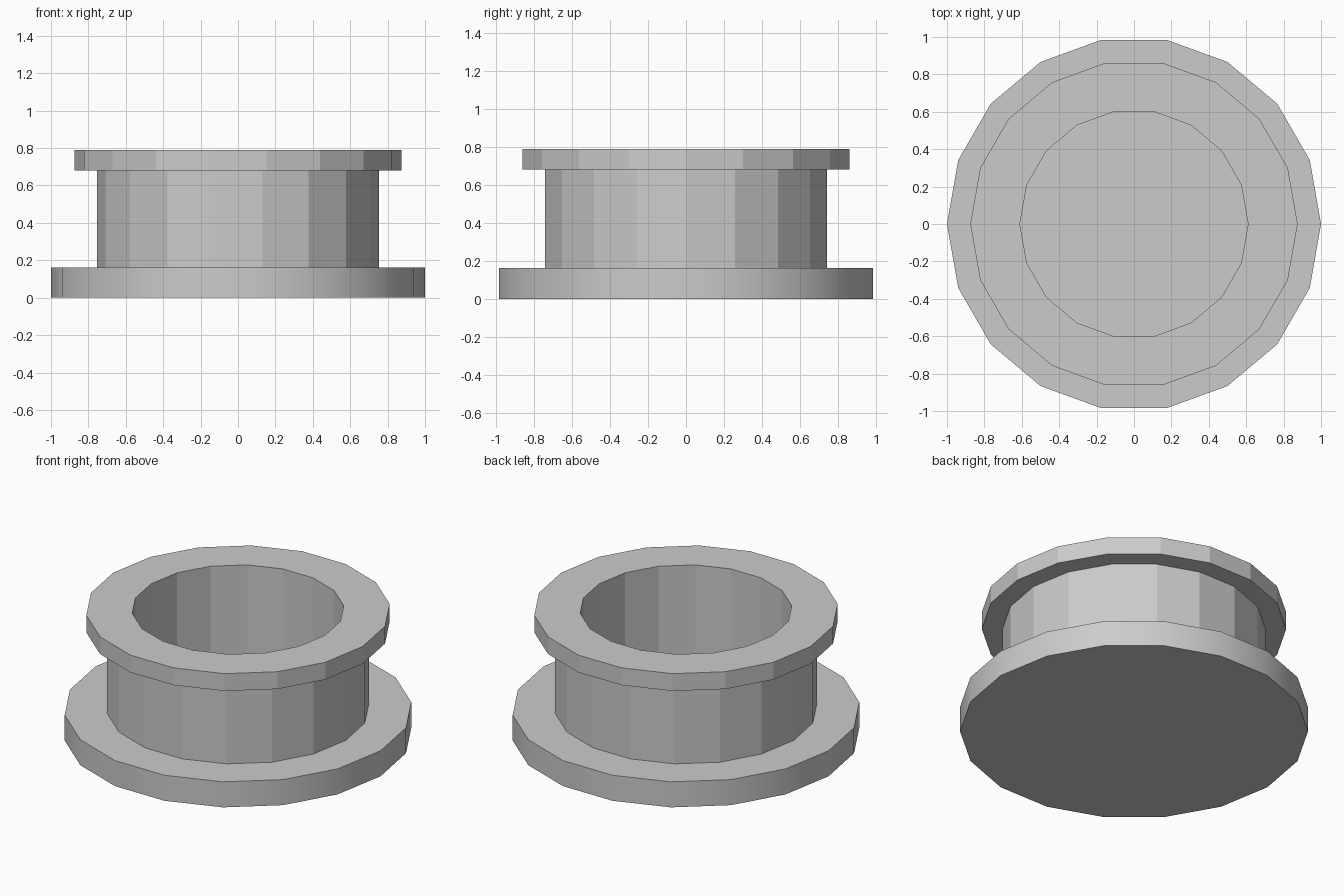
import bpy, bmesh
from math import cos, sin, tau

if "Cube" in bpy.data.objects:
    bpy.data.objects.remove(bpy.data.objects["Cube"])

SIDES = 18

# Half section (radius, height): base flange, body wall, top rim, then down into the cup
PROFILE = [
    (1.00, 0.00), (1.00, 0.162),
    (0.755, 0.162), (0.755, 0.68),
    (0.875, 0.68), (0.875, 0.79),
    (0.61, 0.79), (0.61, 0.225),
]


def lathe(name, profile, smooth_bands=()):
    """Revolve a profile about z, capping both ends; chosen bands are smooth."""
    bm = bmesh.new()
    rings = [[bm.verts.new((r * cos(tau * i / SIDES), r * sin(tau * i / SIDES), z))
              for i in range(SIDES)] for r, z in profile]
    for band, (a, b) in enumerate(zip(rings, rings[1:])):
        for i in range(SIDES):
            j = (i + 1) % SIDES
            face = bm.faces.new((a[i], a[j], b[j], b[i]))
            face.smooth = band in smooth_bands
    bm.faces.new(rings[0][::-1])
    bm.faces.new(rings[-1])
    # Keep every corner of the section crisp
    for edge in bm.edges:
        if edge.calc_face_angle(0) > 0.6:
            edge.smooth = False
    bmesh.ops.recalc_face_normals(bm, faces=bm.faces)
    mesh = bpy.data.meshes.new(name)
    bm.to_mesh(mesh)
    bm.free()
    obj = bpy.data.objects.new(name, mesh)
    bpy.context.collection.objects.link(obj)
    return obj


# Flanged cup: only the outer side of the base flange is smooth shaded
lathe("flanged_cup", PROFILE, smooth_bands={0})
